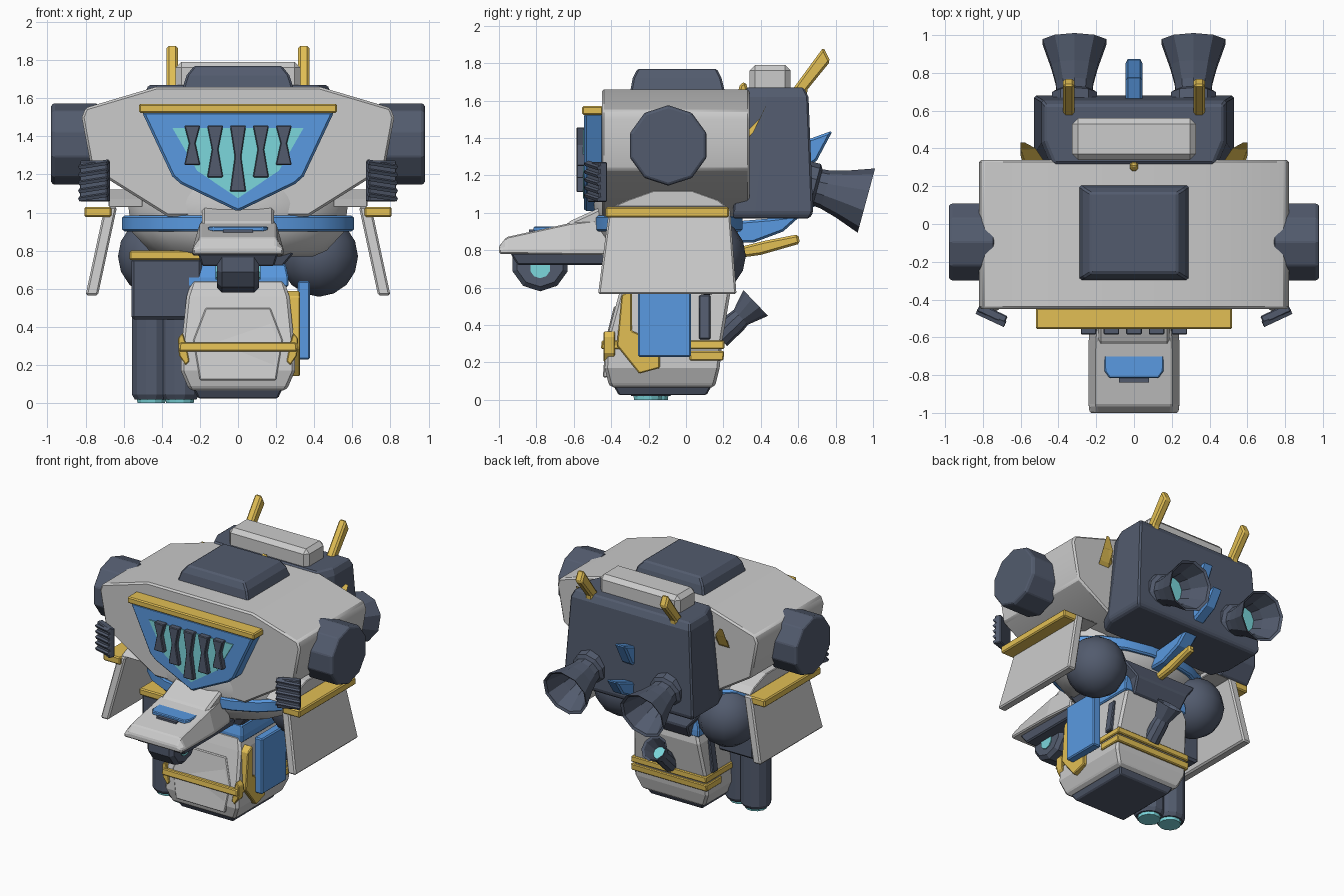
import bpy, bmesh, math
from mathutils import Vector, Euler

if "Cube" in bpy.data.objects:
    bpy.data.objects.remove(bpy.data.objects["Cube"])

COL = {"dark": (0.085, 0.105, 0.155, 1), "blue": (0.10, 0.32, 0.75, 1),
       "gold": (0.76, 0.52, 0.09, 1), "cyan": (0.20, 0.68, 0.72, 1)}
MATS = {}
for k, c in COL.items():
    MATS[k] = bpy.data.materials.new(k)
    MATS[k].diffuse_color = c


def loft(name, rings, col=None, bevel=0.0, mirror=False, smooth=False, closed=False):
    """Skin a list of equal-length point rings; cap the ends, or join last to first."""
    bm = bmesh.new()
    vs = [[bm.verts.new(p) for p in r] for r in rings]
    n = len(rings[0])
    pairs = list(zip(vs, vs[1:])) + ([(vs[-1], vs[0])] if closed else [])
    for a, b in pairs:
        for i in range(n):
            bm.faces.new((a[i], a[(i + 1) % n], b[(i + 1) % n], b[i]))
    if not closed:
        bm.faces.new(vs[0])
        bm.faces.new(vs[-1])
    bmesh.ops.recalc_face_normals(bm, faces=bm.faces)
    me = bpy.data.meshes.new(name)
    bm.to_mesh(me)
    bm.free()
    ob = bpy.data.objects.new(name, me)
    bpy.context.collection.objects.link(ob)
    if col:
        me.materials.append(MATS[col])
    if smooth:
        bpy.ops.object.select_all(action='DESELECT')
        ob.select_set(True)
        bpy.context.view_layer.objects.active = ob
        bpy.ops.object.shade_smooth_by_angle(angle=math.radians(40))
    if bevel:
        m = ob.modifiers.new("bevel", 'BEVEL')
        m.width, m.segments, m.limit_method = bevel, 1, 'ANGLE'
        m.angle_limit = math.radians(35)
    if mirror:
        ob.modifiers.new("mirror", 'MIRROR')
    return ob


def prism(name, pts, axis, lo, hi, *a, **k):
    """Extrude a 2D outline along x (y,z), y (x,z) or z (x,y)."""
    put = {"x": lambda p, t: (t, p[0], p[1]), "y": lambda p, t: (p[0], t, p[1]),
           "z": lambda p, t: (p[0], p[1], t)}[axis]
    return loft(name, [[put(p, t) for p in pts] for t in (lo, hi)], *a, **k)


def sym(half):
    """Mirror a half outline given top to bottom on +x."""
    return half + [(-x, z) for x, z in reversed(half) if x]


def rects(name, levels, *a, **k):
    """Stack of rectangles: (z, x0, x1, y0, y1)."""
    return loft(name, [[(x0, y0, z), (x1, y0, z), (x1, y1, z), (x0, y1, z)]
                       for z, x0, x1, y0, y1 in levels], *a, **k)


def box(name, c, s, col=None, bevel=0.0, rot=(0, 0, 0), mirror=False):
    e, c = Euler([math.radians(r) for r in rot]).to_matrix(), Vector(c)
    q = [(-1, -1), (1, -1), (1, 1), (-1, 1)]
    return loft(name, [[c + e @ Vector((x * s[0] / 2, y * s[1] / 2, z * s[2] / 2)) for x, y in q]
                       for z in (-1, 1)], col, bevel, mirror)


def lathe(name, prof, o, d, n=10, col="dark", squash=1.0, **k):
    """Spin (distance, radius) pairs round an axis d through o."""
    d = Vector(d).normalized()
    u = Vector((1, 0, 0)) if abs(d.x) < 0.9 else Vector((0, 1, 0))
    v = d.cross(u).normalized()
    return loft(name, [[Vector(o) + d * t + (u * math.cos(w) + v * math.sin(w) * squash) * r
                        for w in [2 * math.pi * (i + 0.5) / n for i in range(n)]]
                       for t, r in prof], col, **k)


# torso and roof hatch
prism("torso", sym([(0.43, 1.66), (0.80, 1.55), (0.82, 1.50), (0.77, 1.23), (0.37, 0.98)]),
      "y", -0.45, 0.34, None, 0.012, smooth=True)
rects("roof_hatch", [(1.64, -.295, .295, -.30, .21), (1.72, -.27, .27, -.285, .19),
                     (1.77, -.23, .23, -.26, .165)], "dark", 0.01)
lathe("shoulder_drum", [(0, .215), (.22, .215), (.24, .205)], (.74, -.095, 1.36), (1, 0, 0),
      10, bevel=0.006, mirror=True)

# chest emblem panel with grille
prism("chest_panel", sym([(.505, 1.53), (.345, 1.19), (.30, 1.15), (0, 1.005)]),
      "y", -.545, -.44, "blue", 0.012)
prism("chest_glow", sym([(.345, 1.445), (.215, 1.22), (0, 1.075)]), "y", -.552, -.50, "cyan")
for i in range(-2, 3):
    x, zt, zb = i * .12, 1.457, (1.11, 1.185, 1.25)[abs(i)]
    zm = (zt + zb) / 2 + 0.01
    prism("grille_bar", [(x + sx * w, z) for sx, w, z in
                         ((-1, .042, zt), (1, .042, zt), (1, .017, zm), (1, .042, zb),
                          (-1, .042, zb), (-1, .017, zm))], "y", -.585, -.54, "dark", 0.005)
box("chest_top_trim", (0, -.50, 1.547), (1.04, .11, .047), "gold", 0.008)

# louvred vents either side of the chest
box("vent_block", (.75, -.475, 1.165), (.16, .045, .215), "dark", 0.006, (0, 0, 25), True)
for i in range(5):
    box("vent_louvre", (.757, -.495, 1.085 + i * .042), (.165, .03, .018), "dark", 0,
        (25, 8, 25), True)

# backpack
loft("backpack", [[(-w, y0, z), (w, y0, z), (w + .05, y0 + .12, z), (w + .05, y1, z),
                   (-w - .05, y1, z), (-w - .05, y0 + .12, z)]
                  for z, w, y0, y1 in ((.97, .46, .25, .66), (1.0, .48, .25, .68),
                                       (1.62, .44, .31, .655), (1.67, .42, .32, .63))],
     "dark", 0.01)
box("backpack_cap", (0, .45, 1.69), (.655, .22, .20), None, 0.03)
# big exhaust nozzles, hollow
lathe("exhaust_nozzle", [(-.05, .125), (.02, .125), (.035, .10), (.08, .105), (.17, .13),
                         (.305, .178), (.295, .16), (.17, .11), (.07, .085)],
      (.315, .67, 1.145), (0, .96, -.26), mirror=True)
lathe("exhaust_glow", [(.06, .088), (.10, .088)], (.315, .67, 1.145), (0, .96, -.26),
      col="cyan", mirror=True)


def fin(name, pts, x, w, col, mirror=False):
    prism(name, pts, "x", x - w, x + w, col, 0.012, mirror)


# horns, spikes and tail fins
fin("tall_horn", [(.55, 1.58), (.57, 1.66), (.735, 1.885), (.772, 1.81), (.65, 1.66), (.64, 1.58)],
    .345, .03, "gold", True)
loft("side_horn", [[(x - w, y, z - w), (x + w, y, z - w), (x + w, y + w, z + w), (x - w, y + w, z + w)]
                   for x, y, z, w in ((.53, .29, 1.40, .05), (.56, .36, 1.47, .04), (.59, .42, 1.57, .012))],
     "gold", 0.006, True)
fin("neck_spike", [(.27, 1.62), (.34, 1.62), (.32, 1.70), (.29, 1.69)], 0, .022, "gold")
fin("upper_tail_fin", [(.62, 1.22), (.62, 1.38), (.785, 1.44), (.70, 1.28)], 0, .045, "blue")
fin("middle_tail_fin", [(.64, 1.01), (.64, 1.12), (.88, 1.21), (.80, 1.09)], 0, .045, "blue")
fin("lower_tail_fin", [(.22, .84), (.22, .95), (.46, .97), (.62, .99), (.52, .90), (.36, .84)],
    0, .055, "blue")
fin("tail_spike", [(.22, .75), (.22, .80), (.42, .85), (.60, .885), (.61, .835), (.40, .775)],
    0, .025, "gold")

# waist, belt and hips
lathe("waist", [(.77, .40), (.80, .47), (.90, .565), (1.05, .585), (1.16, .56)], (0, -.10, 0),
      (0, 0, 1), 20, None, .68, smooth=True)
lathe("belt", [(.90, .60), (.91, .615), (.975, .615), (.985, .60), (.985, .52), (.90, .52)],
      (0, -.10, 0), (0, 0, 1), 20, "blue", .66, closed=True, smooth=True)
lathe("hip_ball", [(-.21 * math.cos(math.pi * i / 8), max(.01, .21 * math.sin(math.pi * i / 8)))
                   for i in range(9)], (.425, .11, .77), (0, 0, 1), 14, smooth=True, mirror=True)
rects("pelvis", [(.60, -.20, .20, -.26, .24), (.70, -.22, .22, -.30, .30), (.82, -.32, .32, -.34, .26)],
      "dark", 0.01)

# hanging side skirts
loft("side_skirt", [[(.70 - d, -.41, 1.03), (.70 - d, .235, 1.03), (.80 - d, .27, .565),
                     (.80 - d, -.47, .565)] for d in (0, .065)], None, 0.01, True)
box("skirt_trim", (.735, -.10, 1.003), (.14, .66, .055), "gold", 0.008, mirror=True)
prism("skirt_mount", [(-.40, 1.03), (-.31, 1.07), (-.17, 1.12), (.03, 1.12), (.17, 1.07), (.22, 1.03)],
      "x", .50, .68, None, 0.005, True)

# jutting nose
loft("nose_plate", [[(-w, y, zb), (w, y, zb), (w, y, zb + .03), (w - .04, y, zt), (-w + .04, y, zt),
                     (-w, y, zb + .03)] for y, w, zb, zt in
                    ((-1.0, .235, .78, .82), (-.96, .24, .78, .87), (-.62, .24, .775, .945),
                     (-.40, .22, .775, .97))], None, 0.008)
prism("nose_brow", [(-.66, .92), (-.62, .955), (-.50, 1.01), (-.45, 1.035), (-.38, 1.035), (-.38, .9)],
      "x", -.19, .19, None, 0.015)
prism("nose_visor", [(-.16, -.65), (.16, -.65), (.155, -.78), (.13, -.815), (-.13, -.815), (-.155, -.78)],
      "z", .90, .927, "blue", 0.006)
box("nose_slot", (0, -.82, .90), (.16, .04, .02), "dark")
rects("nose_underside", [(.72, -.19, .19, -.90, -.32), (.785, -.21, .21, -.94, -.32)], "dark", 0.008)
lathe("nose_roller", [(-.11, .13), (-.085, .155), (.085, .155), (.11, .13)], (0, -.78, .735), (1, 0, 0), 10)
lathe("roller_hub", [(-.118, .055), (.118, .055)], (0, -.78, .705), (1, 0, 0), 10, "cyan")

# central leg
rects("foot_sole", [(.025, -.21, .21, -.36, .11), (.08, -.235, .235, -.39, .14)], "dark", 0.008)
rects("leg_body", [(.065, -.25, .25, -.40, .15), (.09, -.265, .265, -.415, .16), (.17, -.30, .30, -.435, .18),
                   (.32, -.295, .295, -.425, .195), (.56, -.27, .27, -.36, .235), (.65, -.24, .24, -.33, .22)],
     None, 0.015)
loft("leg_front_panel", [[(x, y - d, z) for x, y, z in
                          ((-.20, -.42, .12), (.20, -.42, .12), (.235, -.405, .33), (.17, -.36, .50),
                           (-.17, -.36, .50), (-.235, -.405, .33))] for d in (0, .025)], None, 0.006)
rects("leg_band", [(.272, -.31, .31, -.455, .205), (.318, -.305, .305, -.45, .205)], "gold", 0.006)
rects("leg_rear_band", [(.21, -.31, .31, .02, .20), (.26, -.31, .31, .02, .205)], "gold", 0.006)
prism("band_clasp", [(.255, .22), (.275, .20), (.31, .25), (.315, .34), (.29, .37), (.275, .32)],
      "y", -.44, -.38, "gold", 0.005, True)
prism("leg_side_bracket", [(-.37, .29), (-.345, .56), (-.29, .59), (-.29, .37), (-.14, .30), (-.14, .17),
                           (-.25, .14)], "x", .25, .325, "gold", 0.006)
box("leg_side_groove", (.275, .10, .44), (.05, .06, .24), "dark", 0.006, (0, -8, 0), True)
box("leg_side_plate", (.345, -.115, .435), (.065, .285, .41), "blue", 0.008)
rects("leg_collar", [(.61, -.265, .265, -.33, .23), (.66, -.265, .265, -.33, .23),
                     (.73, -.25, .25, -.31, .22)], "blue", 0.008)

# small rear thruster, tilted up
lathe("rear_thruster", [(-.10, .06), (.02, .06), (.06, .055), (.17, .095), (.16, .08), (.06, .04)],
      (0, .25, .40), (0, .72, .69))
lathe("rear_thruster_glow", [(.05, .045), (.085, .045)], (0, .25, .40), (0, .72, .69), col="cyan")

# twin-barrel pod on the left
box("pod_housing", (-.375, -.16, .60), (.37, .34, .32), "dark", 0.015)
box("pod_trim", (-.375, -.16, .775), (.39, .37, .05), "gold", 0.008)
for x, y in ((-.455, -.17), (-.305, -.205)):
    lathe("pod_barrel", [(.02, .09), (.045, .105), (.50, .105)], (x, y, 0), (0, 0, 1), 12)
    lathe("barrel_tip", [(0, .075), (.03, .08)], (x, y, 0), (0, 0, 1), 12, "cyan")

for m in bpy.data.materials:
    if m.users and not m.is_grease_pencil:
        m.use_nodes = True
        m.node_tree.nodes["Principled BSDF"].inputs["Base Color"].default_value = m.diffuse_color
